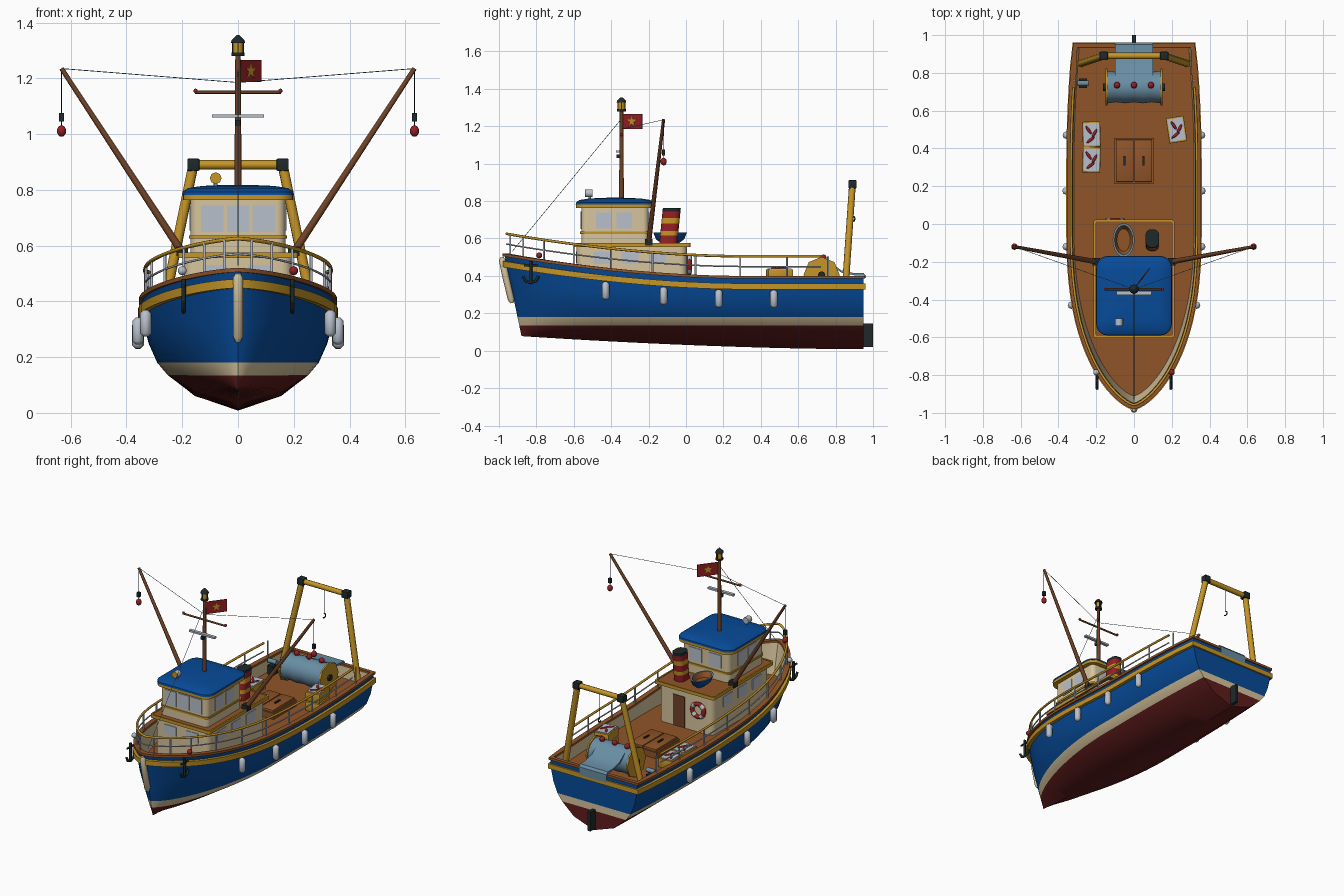
import bpy, bmesh, math
from mathutils import Vector, Matrix

cube = bpy.data.objects.get("Cube")
if cube:
    bpy.data.objects.remove(cube)

def material(name, *rgb):
    m = bpy.data.materials.new(name)
    m.diffuse_color = (*rgb, 1)
    m.use_nodes = True
    m.node_tree.nodes["Principled BSDF"].inputs["Base Color"].default_value = (*rgb, 1)
    return m

blue = material("hull blue", .002, .07, .32)
deck = material("deck brown", .28, .09, .022)
wine = material("dark red", .12, .012, .012)
red = material("bright red", .31, .014, .017)
beige = material("cream", .68, .56, .34)
gold = material("golden yellow", .56, .3, .02)
black = material("black iron", .013, .022, .024)
pale = material("pale grey", .48, .53, .6)
wood = material("dark wood", .16, .055, .02)
steel = material("steel blue", .14, .27, .37)

# ---------- helpers ----------
def finish(name, bm, mats, angle=35):
    bmesh.ops.remove_doubles(bm, verts=bm.verts, dist=1e-5)
    bmesh.ops.recalc_face_normals(bm, faces=bm.faces)
    me = bpy.data.meshes.new(name)
    bm.to_mesh(me)
    bm.free()
    for m in mats:
        me.materials.append(m)
    ob = bpy.data.objects.new(name, me)
    bpy.context.collection.objects.link(ob)
    for other in bpy.context.selected_objects:
        other.select_set(False)
    ob.select_set(True)
    bpy.context.view_layer.objects.active = ob
    bpy.ops.object.shade_smooth_by_angle(angle=math.radians(angle))

def loft(name, rings, mats, strips=None, loop=True, caps=True):
    """Skin a list of rings; strips gives the material of each strip."""
    bm = bmesh.new()
    rows = [[bm.verts.new(p) for p in r] for r in rings]
    n = len(rows[0])
    for i, (a, b) in enumerate(zip(rows, rows[1:])):
        for j in range(n if loop else n - 1):
            k = (j + 1) % n
            bm.faces.new((a[j], a[k], b[k], b[j])).material_index = strips[i] if strips else 0
    if caps:
        bm.faces.new(rows[0]).material_index = strips[0] if strips else 0
        bm.faces.new(rows[-1]).material_index = strips[-1] if strips else 0
    finish(name, bm, mats)

def box(name, mat, at, size, turn=0, bevel=0):
    bm = bmesh.new()
    bmesh.ops.create_cube(bm, size=1, matrix=Matrix.Translation(at) @ Matrix.Rotation(turn, 4, "Z") @ Matrix.Diagonal((*size, 1)))
    if bevel:
        bmesh.ops.bevel(bm, geom=bm.edges, offset=bevel, segments=2, affect="EDGES", profile=.5)
    finish(name, bm, [mat])

def ball(name, mat, at, r, squash=(1, 1, 1), turn=0):
    bm = bmesh.new()
    bmesh.ops.create_uvsphere(bm, u_segments=14, v_segments=8, radius=r, matrix=Matrix.Translation(at) @ Matrix.Rotation(turn, 4, "Z") @ Matrix.Diagonal((*squash, 1)))
    finish(name, bm, [mat], 60)

def tube(name, mat, pts, r, radii=None, closed=False):
    cu = bpy.data.curves.new(name, "CURVE")
    cu.dimensions, cu.bevel_depth, cu.bevel_resolution, cu.use_fill_caps = "3D", r, 2, True
    sp = cu.splines.new("POLY")
    sp.points.add(len(pts) - 1)
    sp.use_cyclic_u = closed
    for i, p in enumerate(pts):
        sp.points[i].co = (*p, 1)
        sp.points[i].radius = radii[i] if radii else 1
    tmp = bpy.data.objects.new(name, cu)
    bpy.context.collection.objects.link(tmp)
    me = bpy.data.meshes.new_from_object(tmp.evaluated_get(bpy.context.evaluated_depsgraph_get()))
    bpy.data.objects.remove(tmp)
    bm = bmesh.new()
    bm.from_mesh(me)
    for f in bm.faces:
        f.material_index = 0
    finish(name, bm, [mat], 50)

def rounded(w, d, r, at, z):
    """Rounded rectangle ring with half sizes w, d."""
    ring = []
    for q, (sx, sy) in enumerate(((1, 1), (-1, 1), (-1, -1), (1, -1))):
        for k in range(6):
            a = math.pi / 2 * (q + k / 5)
            ring.append((at[0] + sx * (w - r) + r * math.cos(a), at[1] + sy * (d - r) + r * math.sin(a), z))
    return ring

def ellipse(at, a, b, n=20):
    return [at + a * math.cos(t * math.tau / n) + b * math.sin(t * math.tau / n) for t in range(n)]

# ---------- hull ----------
N, STERN, BEAM, FLOOR = 28, .95, .345, .312

def sheer(y):
    return .39 + .12 * max(0, (.3 - y) / 1.27) ** 1.8

def half(y, p=2.6, stem=-.97):
    s = min(1, max(0, y / stem))
    return BEAM * (1 - s ** p) ** .68 - .03 * max(0, (y - .3) / .65) ** 2

def outline(frac, p, height):
    z_bow = height(0, -.97)
    stem = -.88 - .09 * (z_bow - .08) / .43
    right = []
    for i in range(N + 1):
        u = (i / N) ** 1.7
        y = stem + u * (STERN - stem)
        right.append((frac * half(y, p, stem), y, height(u, y)))
    return right[:0:-1] + [(-x, y, z) for x, y, z in right]

def keel(u, y):
    return .07 * (1 - u) ** 1.7 + .008

def flat(z):
    return lambda u, y: z

top = outline(1, 2.6, lambda u, y: sheer(y))
levels = [outline(0, 1.6, keel),
          outline(.46, 1.6, lambda u, y: keel(u, y) * .6 + .4 * .135),
          outline(.73, 1.8, flat(.135)), outline(.84, 1.95, flat(.18)),
          outline(.93, 2.2, flat(.25)), outline(.98, 2.45, flat(.32)), top]
loft("hull", levels, [wine, beige, blue], [0, 0, 1, 2, 2, 2], caps=False)

def offset(out, dz):
    pts = []
    for i, p in enumerate(top):
        a, b = Vector(top[i - 1][:2]), Vector(top[(i + 1) % len(top)][:2])
        c = Vector(p[:2])
        t = ((c - a).normalized() + (b - c).normalized()).normalized()
        x = c.x - t.y * out
        if x * c.x < 0 or i == N:
            x = 0
        pts.append((x, c.y + t.x * out, p[2] + dz))
    return pts

def ribbon(name, mat, inner, outer, low, high):
    r = [offset(inner, low), offset(outer, low), offset(outer, high), offset(inner, high)]
    loft(name, r + r[:1], [mat], caps=False)

ribbon("rail_cap", deck, -.022, .01, -.005, .01)
ribbon("rub_band", gold, -.01, .014, -.062, -.03)
# level deck inside the bulwarks
d = [(x * .95, y * .98, z) for x, y, z in outline(.97, 2.4, flat(FLOOR))]
loft("bulwark_lining", [d, offset(-.02, 0)], [beige], caps=False)
loft("main_deck", [[d[i], d[2 * N - i]] for i in range(N + 1)], [deck], loop=False, caps=False)
box("rudder", black, (0, .97, .083), (.02, .06, .125))
tube("bow_fender", beige, [(0, -.985, .5), (0, -.982, .485), (0, -.965, .4), (0, -.935, .275), (0, -.93, .255)], .018, [.5, 1, 1, 1, .5])

# ---------- deck railing ----------
for name, mat, lift, r in (("top_rail", gold, .115, .007), ("middle_rail", pale, .06, .004)):
    tube(name, mat, [p for p in offset(-.012, lift) if p[1] < .77], r)
for s in (-1, 1):
    for y in (-.94, -.87, -.76, -.6, -.4, -.18, .05, .29, .54, .76):
        x = s * (half(y) - .012)
        tube("rail_post", pale, [(x, y, sheer(y)), (x, y, sheer(y) + .115)], .005)
    # fenders, anchors and side lights
    for y in (-.43, -.12, .175, .47):
        x, z = s * (half(y) + .015), sheer(y) - .113
        tube("fender", pale, [(x, y, z + h) for h in (-.048, -.036, 0, .036, .048)], .02, [.4, 1, 1, 1, .4])
    ax, ay = s * .195, -.83
    tube("anchor_shank", black, [(ax, ay, .48), (ax, ay, .365)], .008)
    tube("anchor_stock", black, [(ax, ay - .035, .455), (ax, ay + .035, .455)], .006)
    tube("anchor_arms", black, [(ax, ay + .042 * math.sin(t), .405 - .042 * math.cos(t)) for t in (-1.4, -.7, 0, .7, 1.4)], .008)
    ball("side_light", red if s > 0 else pale, (s * .2, -.785, .51), .016)

# ---------- deckhouse and wheelhouse ----------
house, bridge = (0, -.29), (0, -.38)
loft("deckhouse", [rounded(.195, .295, .04, house, z) for z in (FLOOR, .56)], [beige])
edge = ((.215, .555), (.215, .576), (.206, .576), (.206, .57))
loft("deckhouse_roof", [rounded(w, w + .098, .015, house, z) for w, z in edge], [gold], caps=False)
box("deckhouse_roof_top", deck, (0, -.29, .564), (.418, .614, .014))
loft("wheelhouse", [rounded(.17, .18, .03, bridge, z) for z in (.57, .77)], [beige])
loft("wheelhouse_sill", [rounded(.176, .186, .03, bridge, z) for z in (.625, .637)], [gold])
loft("roof_rim", [rounded(.198, .208, .06, bridge, z) for z in (.764, .784)], [gold])
loft("roof", [rounded(.2 * k, .21 * k, .06 * k, bridge, z) for k, z in ((1, .782), (.99, .793), (.9, .806), (.65, .814), (.2, .818))], [blue])
for x in (-.092, 0, .092):
    box("front_window", pale, (x, -.56, .697), (.08, .008, .095))
for x in (-.07, .07):
    box("rear_window", pale, (x, -.2, .697), (.09, .008, .085))
for s in (-1, 1):
    for y in (-.44, -.33):
        box("bridge_side_window", pale, (s * .17, y, .697), (.008, .085, .085))
    for y in (-.45, -.3, -.15):
        box("cabin_side_window", pale, (s * .195, y, .495), (.008, .09, .065))
    box("cabin_front_window", pale, (s * .08, -.585, .5), (.09, .008, .06))
box("cabin_door", wood, (.045, .005, .415), (.085, .009, .2))
ring = ellipse(Vector((-.1, .018, .46)), Vector((.042, 0, 0)), Vector((0, 0, .042)), 24)
tube("lifebuoy", red, ring, .013, closed=True)
for q in range(4):
    tube("lifebuoy_band", pale, [ring[(q * 6 + k + 2) % 24] for k in range(3)], .0145)

# ---------- dinghy and funnel ----------
boat = [ellipse(Vector((-.055, -.085, z)), Vector((w, 0, 0)), Vector((0, l, 0))) for w, l, z in
        ((.02, .045, .574), (.045, .075, .595), (.058, .09, .632), (.048, .078, .632), (.035, .06, .6))]
loft("dinghy", boat, [blue, steel, deck], [0, 0, 1, 2])
stripes = (.572, .615, .64, .68, .71, .745, .762)
loft("funnel", [rounded(.036, .048, .03, (.097, -.095 + (z - .57) * .1), z) for z in stripes], [red, gold, black], [0, 1, 0, 1, 0, 2])

# ---------- mast, lantern and flag ----------
MY = -.345
tube("mast", wood, [(0, MY, .8), (0, MY, 1.285)], .013, [1, .75])
tube("yard", wood, [(-.155, MY, 1.15), (.155, MY, 1.15)], .006)
for s in (-1, 1):
    ball("yard_light", red, (s * .152, MY, 1.155), .008)
box("radar_bar", pale, (0, MY - .02, 1.065), (.185, .02, .012))
box("radar_mount", black, (0, MY - .015, 1.04), (.018, .025, .02))
tube("lantern_glass", gold, [(0, MY, 1.29), (0, MY, 1.33)], .019)
tube("lantern_base", black, [(0, MY, 1.28), (0, MY, 1.292)], .023)
tube("lantern_cap", black, [(0, MY, 1.326), (0, MY, 1.336), (0, MY, 1.355)], .026, [1, .9, .2])
for q in range(4):
    c = Vector((.019 * math.cos(q * math.pi / 2), MY + .019 * math.sin(q * math.pi / 2), 1.31))
    box("lantern_bar", black, c, (.005, .005, .04))
flag = Vector((.043, -.287, 1.226))
box("flag", red, flag, (.132, .004, .08), math.atan2(.105, .08))
along = Vector((.08, .105, 0)).normalized()
across = Vector((along.y, -along.x, 0)) * .004
star = []
for k in range(10):
    r, a = (.03, .012)[k % 2], k * math.pi / 5
    star.append(flag + along * r * math.sin(a) + Vector((0, 0, r * math.cos(a))))
loft("flag_star", [[p + across * e for p in star] for e in (-1, 1)], [gold])
tube("forestay", steel, [(0, MY, 1.24), (0, -.93, .53)], .0014)
tube("searchlight", pale, [(-.08, -.5, .842), (-.08, -.535, .842)], .021)
tube("searchlight_lens", gold, [(-.08, -.535, .842), (-.08, -.541, .842)], .021)
tube("searchlight_stand", steel, [(-.08, -.515, .8), (-.08, -.515, .83)], .007)

# ---------- derricks and stern gantry ----------
for s in (-1, 1):
    tip = Vector((s * .633, -.12, 1.235))
    tube("derrick", wood, [(s * .2, -.2, .575), tip], .014, [1, .6])
    box("derrick_foot", black, (s * .2, -.2, .58), (.04, .04, .035))
    tube("derrick_stay", steel, [tip, (0, MY, 1.185)], .0014)
    tube("hoist_line", black, [tip, tip - Vector((0, 0, .21))], .0015)
    box("hoist_block", black, tip - Vector((0, 0, .175)), (.018, .018, .03))
    ball("hoist_weight", red, tip - Vector((0, 0, .224)), .017, (1, 1, 1.2))
    tube("gantry_leg", gold, [(s * .28, .85, FLOOR), (s * .16, .89, .89)], .019)
    box("gantry_joint", black, (s * .16, .89, .89), (.044, .044, .044), 0, .004)
tube("gantry_beam", gold, [(-.16, .89, .89), (.16, .89, .89)], .017)
tube("hook_line", black, [(0, .89, .89), (0, .89, .72)], .002)
tube("hook", black, [(0, .89 + .014 * math.sin(t), .705 + .014 * math.cos(t)) for t in (0, .8, 1.6, 2.4, 3.2, 4)], .004)

# ---------- net drum and net ----------
hub = Vector((0, .725, .405))
widths = [(x * .047, .086 if x % 2 else .08) for x in range(-3, 4)]
loft("net_drum", [ellipse(hub + Vector((x, 0, 0)), Vector((0, r, 0)), Vector((0, 0, r)), 14) for x, r in widths], [steel])
for s in (-1, 1):
    tube("drum_flange", gold, [hub + Vector((s * x, 0, 0)) for x in (.141, .151)], .097)
    tube("drum_axle", black, [hub + Vector((s * x, 0, 0)) for x in (.15, .163)], .02)
for x in (-.09, 0, .09):
    ball("net_float", red, (x, .735, .497), .017)
drape = ((.77, .475), (.83, .43), (.9, .415), (.95, .415), (.962, .4), (.962, .36))
loft("net_drape", [[(s * .1, y, z + h) for s, h in ((-1, 0), (1, 0), (1, -.012), (-1, -.012))] for y, z in drape], [steel])

# ---------- hatch, crates and winch ----------
box("hatch_coaming", deck, (0, .335, FLOOR + .02), (.21, .24, .04))
for s in (-1, 1):
    box("hatch_lid", deck, (s * .049, .335, FLOOR + .045), (.094, .224, .02), 0, .004)
    box("hatch_handle", black, (s * .05, .335, FLOOR + .058), (.01, .05, .01))
for x, y, turn, count in ((-.225, .475, .03, 1), (-.225, .34, -.03, 1), (.225, .5, .15, 2)):
    for k in range(count):
        z = FLOOR + .03 + k * .064
        box("fish_crate", gold, (x, y, z), (.095, .135, .058), turn, .003)
    box("crate_ice", pale, (x, y, z + .03), (.08, .118, .008), turn)
    for dx, dy, a in ((-.015, .022, .6), (.016, .005, -.5), (-.005, -.03, -.9)):
        ball("fish", red, (x + dx, y + dy, z + .034), .026, (.3, 1, .25), a)
box("winch_base", black, (-.27, .745, .34), (.04, .05, .06))
tube("winch_drum", steel, [(-.3, .745, .39), (-.24, .745, .39)], .015)
